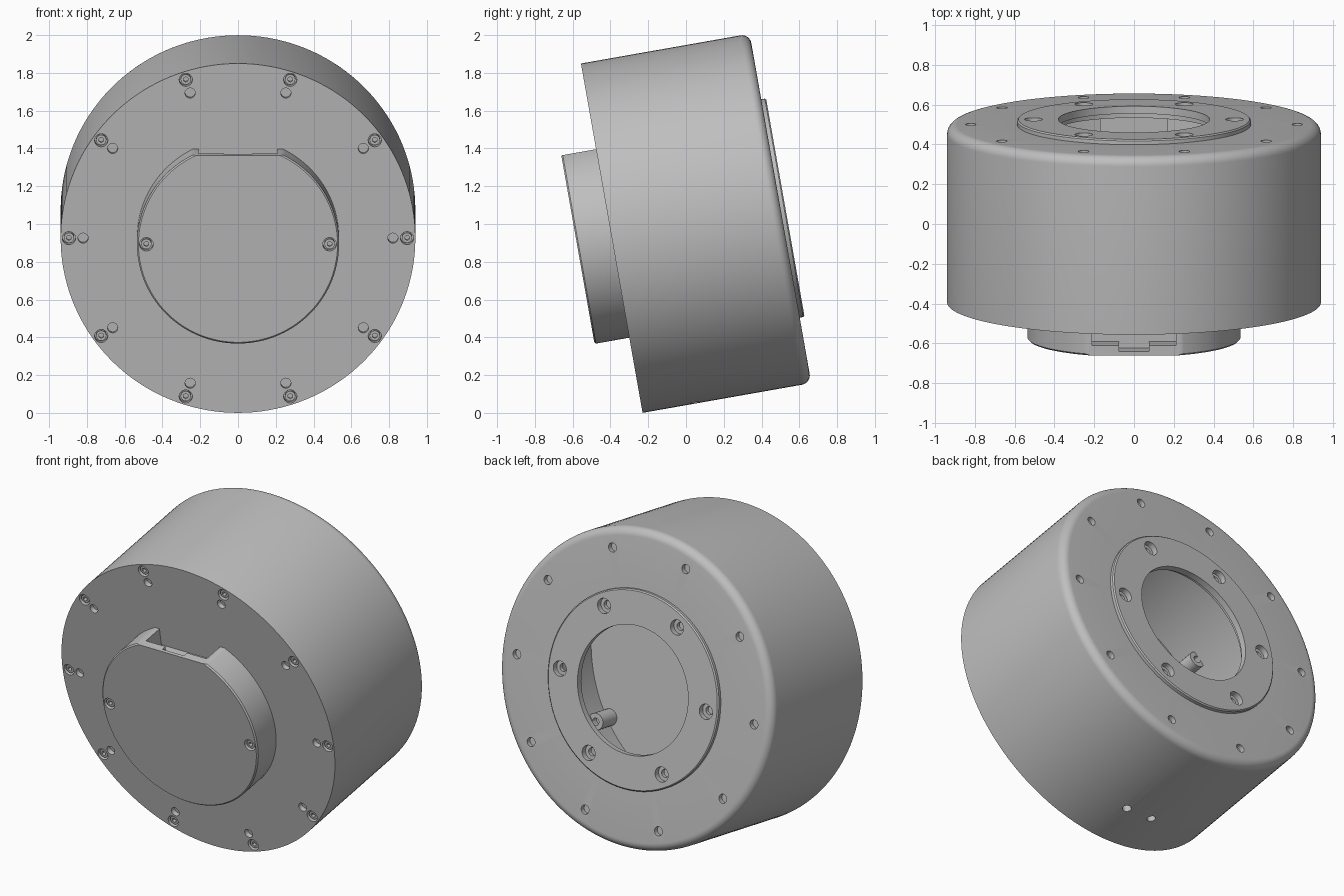
import bpy, bmesh, math
from mathutils import Matrix, Vector

if "Cube" in bpy.data.objects:
    bpy.data.objects.remove(bpy.data.objects["Cube"], do_unlink=True)

grey = bpy.data.materials.new("grey metal")
grey.use_nodes = True
colour = (0.52, 0.52, 0.52, 1)
grey.diffuse_color = colour
grey.node_tree.nodes["Principled BSDF"].inputs["Base Color"].default_value = colour

# Local frame: z runs from front to back along the tilted axis, y is up
s, c = math.sin(math.radians(10)), math.cos(math.radians(10))
TILT = Matrix(((-1, 0, 0, 0), (0, -s, c, -0.393), (0, c, s, 0.925), (0, 0, 0, 1)))


def make(name, bm):
    bmesh.ops.recalc_face_normals(bm, faces=bm.faces)
    mesh = bpy.data.meshes.new(name)
    bm.to_mesh(mesh)
    bm.free()
    mesh.materials.append(grey)
    obj = bpy.data.objects.new(name, mesh)
    obj.matrix_world = TILT
    bpy.context.collection.objects.link(obj)
    return obj


def lathe(name, profile, closed=True, steps=144):
    bm = bmesh.new()
    vs = [bm.verts.new((r, 0, t)) for r, t in profile]
    for a, b in zip(vs, vs[1:]):
        bm.edges.new((a, b))
    if closed:
        bm.edges.new((vs[-1], vs[0]))
    bmesh.ops.spin(bm, geom=bm.verts[:] + bm.edges[:], cent=(0, 0, 0), axis=(0, 0, 1),
                   angle=math.tau, steps=steps)
    bmesh.ops.remove_doubles(bm, verts=bm.verts, dist=0.0001)
    return make(name, bm)


def add_cylinder(bm, p, r, depth, seg=24, rot=Matrix()):
    bmesh.ops.create_cone(bm, cap_ends=True, segments=seg, radius1=r, radius2=r,
                          depth=depth, matrix=Matrix.Translation(p) @ rot)


def add_box(bm, lo, hi):
    lo, hi = Vector(lo), Vector(hi)
    bmesh.ops.create_cube(bm, size=1, matrix=Matrix.Translation((lo + hi) / 2)
                          @ Matrix.Diagonal((*(hi - lo), 1)))


def cut(obj, bm):
    cutter = make("cutter", bm)
    cutter.hide_render = True
    mod = obj.modifiers.new("cut", "BOOLEAN")
    mod.operation, mod.solver, mod.object = "DIFFERENCE", "EXACT", cutter
    graph = bpy.context.evaluated_depsgraph_get()
    mesh = bpy.data.meshes.new_from_object(obj.evaluated_get(graph))
    obj.modifiers.clear()
    obj.data = mesh
    bpy.data.objects.remove(cutter, do_unlink=True)


def circle(n, r, t):
    return [Vector((r * math.cos(k * math.tau / n), r * math.sin(k * math.tau / n), t))
            for k in range(n)]


R, D, F = 0.939, 0.907, 0.05
parts = []

# Housing: a hollow drum with a rounded back edge
fillet = [(R - F + F * math.cos(a), D - F + F * math.sin(a))
          for a in (k * math.pi / 16 for k in range(9))]
housing = lathe("housing", [(0, 0), (R, 0)] + fillet
                + [(0.585, D), (0.585, 0.86), (0.87, 0.86), (0.87, 0.08), (0, 0.08)], False)
bm = bmesh.new()
for p in circle(10, 0.895, 0):
    add_cylinder(bm, p, 0.035, 0.09)
for t in (0, D):
    for p in circle(10, 0.82, t):
        add_cylinder(bm, p, 0.027, 0.06)
for x in (-0.09, 0.09):
    add_cylinder(bm, (x, -0.92, 0.28), 0.025, 0.2, rot=Matrix.Rotation(math.pi / 2, 4, "X"))
cut(housing, bm)
parts.append(housing)

# Back ring with counterbored holes
ring = lathe("back_ring", [(0.38, 0.933), (0.58, 0.933), (0.587, 0.926), (0.587, 0.87),
                           (0.4, 0.87), (0.4, 0.895), (0.38, 0.895)])
bm = bmesh.new()
for p in circle(6, 0.505, 0.933):
    add_cylinder(bm, p, 0.045, 0.07)
cut(ring, bm)
bm = bmesh.new()
for p in circle(6, 0.505, 0.9):
    add_cylinder(bm, p, 0.024, 0.2)
cut(ring, bm)
parts.append(ring)

# Front hub with a flat top and a stepped pocket behind its lip
hub = lathe("front_hub", [(0, -0.187), (0.527, -0.187), (0.535, -0.179), (0.535, 0.02), (0, 0.02)],
            False)
bm = bmesh.new()
add_box(bm, (-1, 0.478, -1), (1, 1, 1))
for p in circle(2, 0.485, -0.187):
    add_cylinder(bm, p, 0.036, 0.09)
cut(hub, bm)
for half, front in ((0.21, -0.136), (0.075, -0.167)):
    bm = bmesh.new()
    add_box(bm, (-half, 0.37, front), (half, 0.6, 0.001))
    cut(hub, bm)
parts.append(hub)

# Screw heads with hexagonal sockets, sunk in the front holes
heads = bmesh.new()
sockets = bmesh.new()
for p in circle(10, 0.895, 0) + circle(2, 0.485, -0.187):
    add_cylinder(heads, p + Vector((0, 0, 0.03)), 0.027, 0.04)
    add_cylinder(sockets, p + Vector((0, 0, 0.01)), 0.014, 0.04, 6)
screws = make("screw_heads", heads)
cut(screws, sockets)
parts.append(screws)

# Screw bosses and connector block inside the drum
bm = bmesh.new()
for p in circle(10, 0.85, 0.14):
    add_cylinder(bm, p, 0.05, 0.16)
bosses = make("inner_bosses", bm)
bm = bmesh.new()
for p in circle(10, 0.85, 0.22):
    add_cylinder(bm, p, 0.022, 0.08)
cut(bosses, bm)
parts.append(bosses)
bm = bmesh.new()
add_box(bm, (-0.17, -0.88, 0.4), (0.17, -0.76, 0.84))
parts.append(make("connector_block", bm))

# Smooth the curved walls and keep the rims sharp
bpy.ops.object.select_all(action="DESELECT")
for obj in parts:
    obj.select_set(True)
bpy.context.view_layer.objects.active = parts[0]
bpy.ops.object.shade_smooth_by_angle(angle=math.radians(30))
